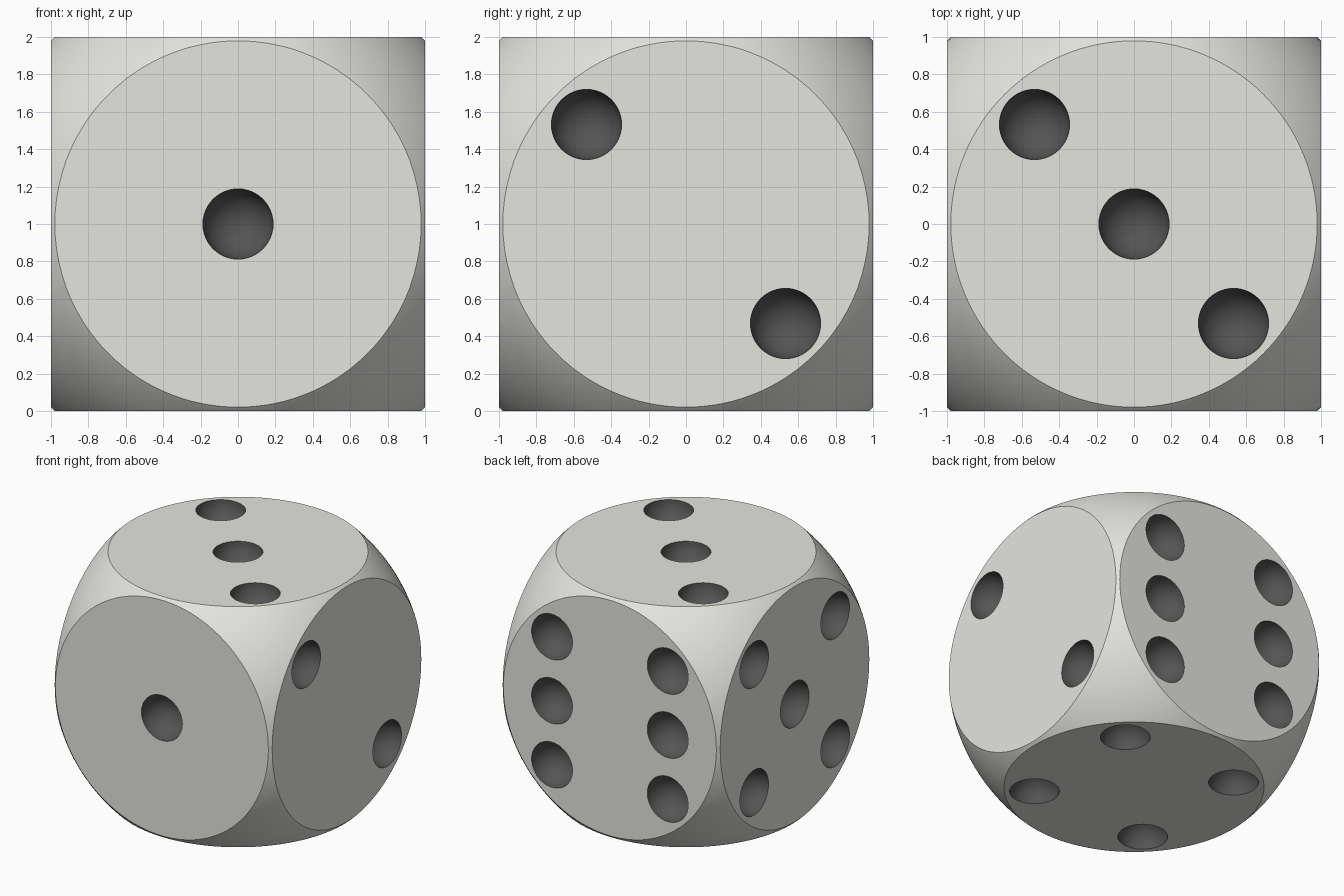
import bpy, bmesh, math
from mathutils import Vector, Matrix

if "Cube" in bpy.data.objects:
    bpy.data.objects.remove(bpy.data.objects["Cube"])

PIP_R, STEP, BALL_R = 0.188, 0.532, 1.40
CENTRE = Vector((0, 0, 1))


def material(name, rgb):
    m = bpy.data.materials.new(name)
    m.diffuse_color = (*rgb, 1)
    m.use_nodes = True
    m.node_tree.nodes["Principled BSDF"].inputs["Base Color"].default_value = m.diffuse_color
    return m


def add_object(name, bm):
    mesh = bpy.data.meshes.new(name)
    bm.to_mesh(mesh)
    bm.free()
    ob = bpy.data.objects.new(name, mesh)
    bpy.context.collection.objects.link(ob)
    return ob


# Pip layouts: face normal -> list of in-plane grid positions (two remaining axes, in x, y, z order)
corners = [(a, b) for a in (-1, 1) for b in (-1, 1)]
layouts = {
    (0, -1, 0): [(0, 0)],
    (1, 0, 0): [(-1, 1), (1, -1)],
    (0, 0, 1): [(-1, 1), (0, 0), (1, -1)],
    (0, 0, -1): corners,
    (-1, 0, 0): corners + [(0, 0)],
    (0, 1, 0): corners + [(-1, 0), (1, 0)],
}
pips = []
for normal, spots in layouts.items():
    n = Vector(normal)
    axes = [i for i in range(3) if normal[i] == 0]
    for a, b in spots:
        p = CENTRE + n * 1.001
        p[axes[0]] += a * STEP
        p[axes[1]] += b * STEP
        pips.append((p, n))

# Body: a ball trimmed by a cube
bm = bmesh.new()
bmesh.ops.create_uvsphere(bm, u_segments=128, v_segments=64, radius=BALL_R,
                          matrix=Matrix.Translation(CENTRE))
die = add_object("die_body", bm)

bm = bmesh.new()
bmesh.ops.create_cube(bm, size=2, matrix=Matrix.Translation(CENTRE))
cube = add_object("cube_cutter", bm)

# Pip cutters: one small ball per hollow
bm = bmesh.new()
for p, n in pips:
    turn = n.to_track_quat('Z', 'Y').to_matrix().to_4x4()
    bmesh.ops.create_uvsphere(bm, u_segments=48, v_segments=24, radius=PIP_R,
                              matrix=Matrix.Translation(p) @ turn)
hollows = add_object("pip_cutter", bm)

bpy.context.view_layer.objects.active = die
die.select_set(True)
for cutter, op in ((cube, 'INTERSECT'), (hollows, 'DIFFERENCE')):
    mod = die.modifiers.new(op.lower(), 'BOOLEAN')
    mod.operation, mod.object, mod.solver = op, cutter, 'EXACT'
    bpy.ops.object.modifier_apply(modifier=mod.name)
for cutter in (cube, hollows):
    bpy.data.objects.remove(cutter)

# Colours: faces lying on a pip ball are dark, everything else is ivory
die.data.materials.clear()
die.data.materials.append(material("ivory", (0.78, 0.78, 0.74)))
die.data.materials.append(material("charcoal", (0.09, 0.09, 0.09)))
for f in die.data.polygons:
    on_pip = all(min((die.data.vertices[v].co - p).length for p, _ in pips) < PIP_R + 0.002
                 for v in f.vertices)
    inside = max(abs(c) for c in f.center - CENTRE) < 0.9995
    f.material_index = int(on_pip and inside)

bpy.ops.object.shade_smooth_by_angle(angle=math.radians(30))
